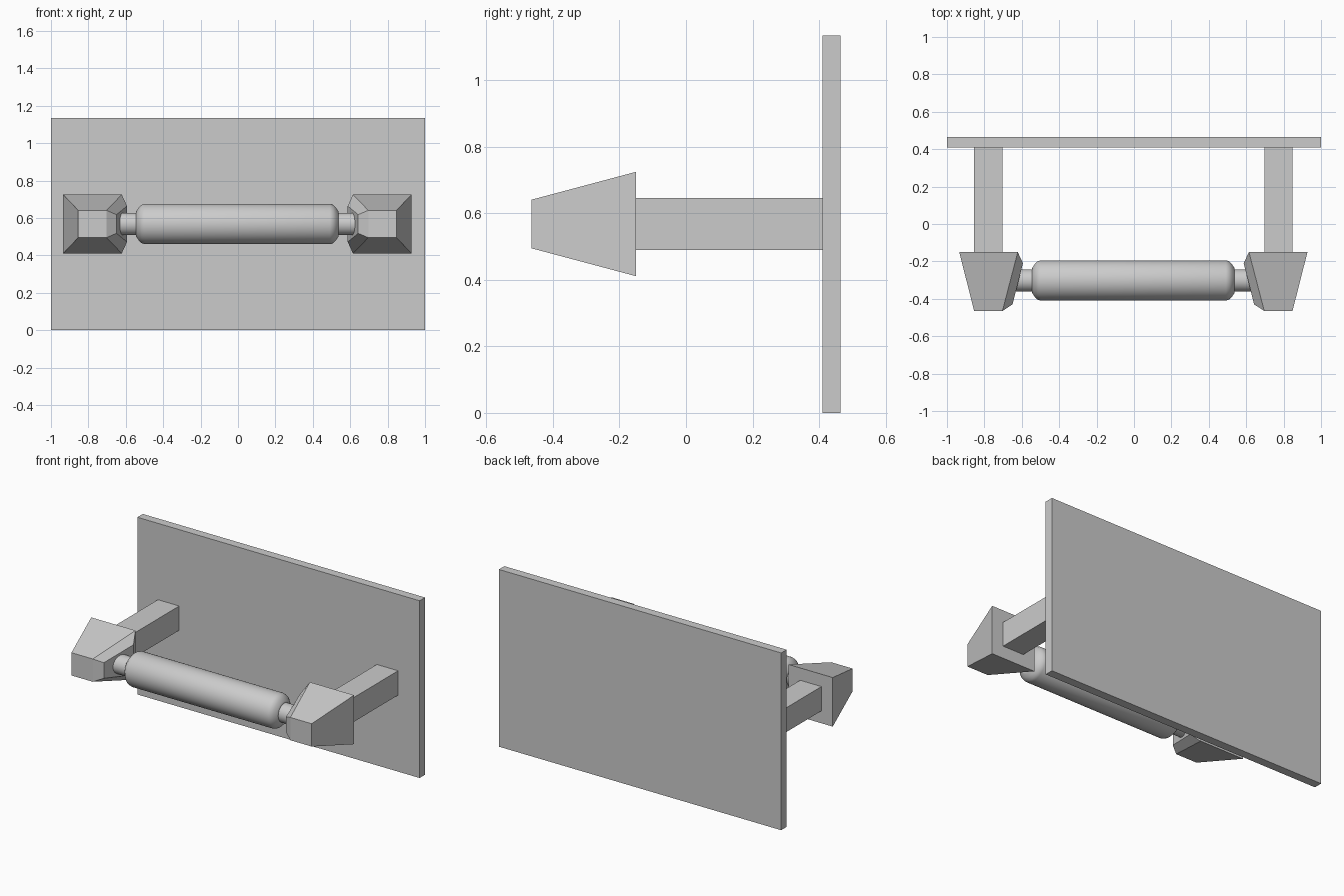
import bpy, bmesh, math
from mathutils import Matrix

if "Cube" in bpy.data.objects:
    bpy.data.objects.remove(bpy.data.objects["Cube"])

CX, CZ, RY = -0.0035, 0.568, -0.302   # roller centre line


def finish(name, bm):
    bmesh.ops.recalc_face_normals(bm, faces=bm.faces)
    me = bpy.data.meshes.new(name)
    bm.to_mesh(me)
    bm.free()
    ob = bpy.data.objects.new(name, me)
    bpy.context.collection.objects.link(ob)
    return ob


def box(name, x0, x1, y0, y1, z0, z1):
    bm = bmesh.new()
    m = Matrix.Translation(((x0 + x1) / 2, (y0 + y1) / 2, (z0 + z1) / 2))
    m = m @ Matrix.Diagonal((x1 - x0, y1 - y0, z1 - z0, 1))
    bmesh.ops.create_cube(bm, size=1, matrix=m)
    return finish(name, bm)


def lathe(name, profile, n=48):
    # revolve (x, radius) pairs around the roller axis
    bm = bmesh.new()
    rings = [[bm.verts.new((CX + x, RY + r * math.cos(2 * math.pi * i / n),
                            CZ + r * math.sin(2 * math.pi * i / n)))
              for i in range(n)] for x, r in profile]
    for a, b in zip(rings, rings[1:]):
        for i in range(n):
            j = (i + 1) % n
            bm.faces.new((a[i], a[j], b[j], b[i]))
    bm.faces.new(rings[0])
    bm.faces.new(rings[-1])
    ob = finish(name, bm)
    bpy.ops.object.select_all(action='DESELECT')
    ob.select_set(True)
    bpy.context.view_layer.objects.active = ob
    bpy.ops.object.shade_smooth_by_angle(angle=math.radians(35))
    return ob


def holder(name, s):
    # tapered block with a raised, chamfered pad on its inner side
    bm = bmesh.new()

    def rect(pts):
        return [bm.verts.new((CX + s * x, y, CZ + h)) for x, y, h in pts]

    def edge_quad(xa, ya, ha, xb, yb, hb):
        return rect([(xa, ya, -ha), (xa, ya, ha), (xb, yb, hb), (xb, yb, -hb)])

    outer = edge_quad(0.931, -0.15, 0.157, 0.851, -0.465, 0.073)
    inner = edge_quad(0.618, -0.15, 0.157, 0.700, -0.465, 0.073)
    pad = edge_quad(0.590, -0.21, 0.096, 0.646, -0.43, 0.050)
    bm.faces.new(outer)
    bm.faces.new(pad)
    for a, b in ((outer, inner), (inner, pad)):
        for i in range(4):
            j = (i + 1) % 4
            bm.faces.new((a[i], a[j], b[j], b[i]))
    return finish(name, bm)


# Wall plate
box("back_plate", -1, 1, 0.41, 0.465, 0, 1.135)

# Arms and roller holders, one per side
for side, s in (("left", -1), ("right", 1)):
    xs = sorted((CX + s * 0.700, CX + s * 0.851))
    box(side + "_arm", xs[0], xs[1], -0.152, 0.412, 0.49, 0.646)
    holder(side + "_holder", s)

# Roller with rounded ends, and its thinner axle
end = [(0.542, 0.062), (0.539, 0.070), (0.527, 0.088), (0.513, 0.102), (0.495, 0.108)]
lathe("roller", [(-x, r) for x, r in end] + end[::-1])
lathe("axle", [(-0.65, 0.06), (0.65, 0.06)])
